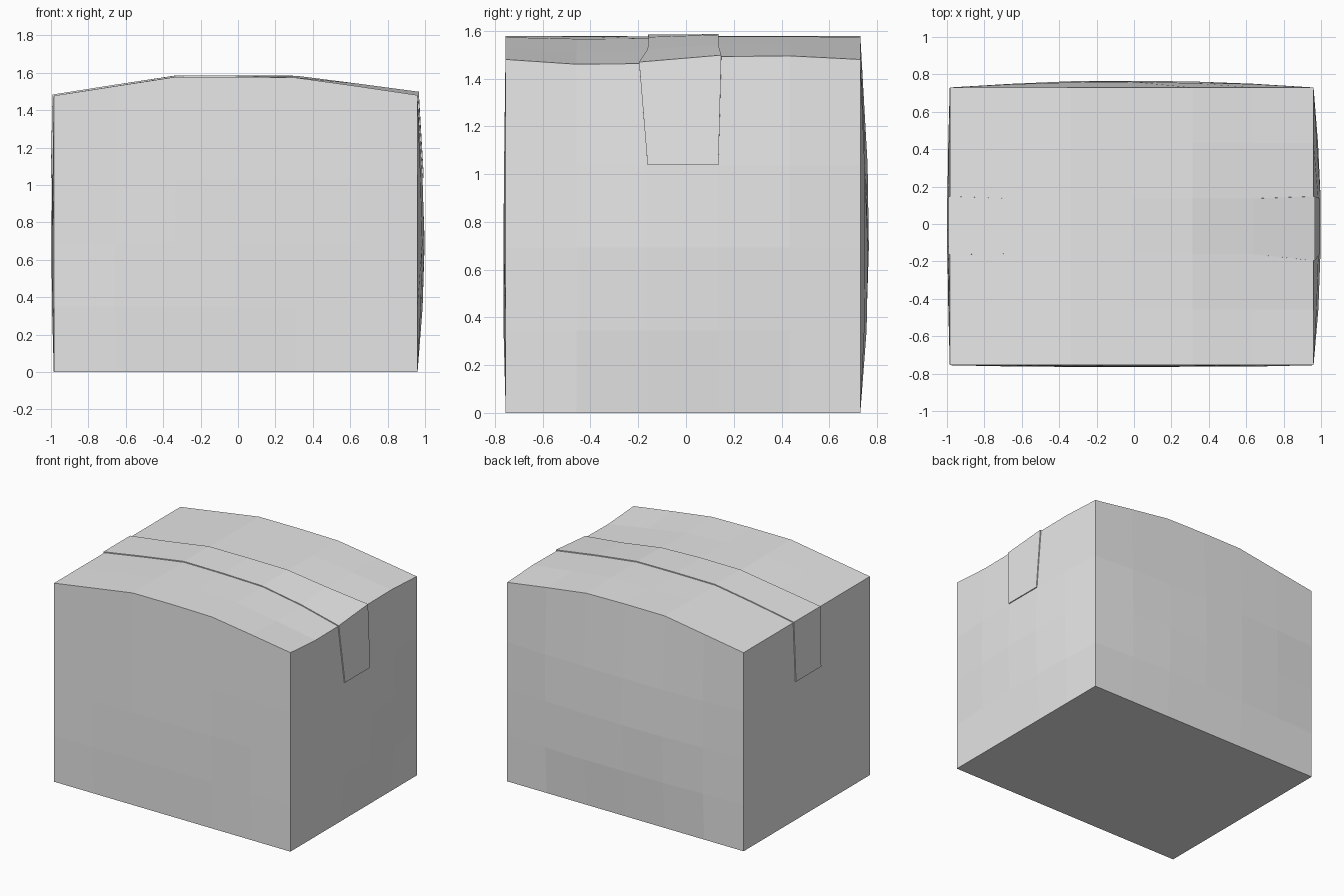
import bpy, bmesh, random
from mathutils import Vector

random.seed(4)
if "Cube" in bpy.data.objects:
    bpy.data.objects.remove(bpy.data.objects["Cube"])

NX, NY, NZ = 6, 5, 4
TOP = [1.477, 1.527, 1.577, 1.578, 1.573, 1.528, 1.48]
RIGHT_EDGE = [0, -0.02, -0.017, 0.012, 0.015, 0]
TAPE = 0.007


def material(name, value):
    mat = bpy.data.materials.new(name)
    mat.use_nodes = True
    mat.diffuse_color = (value, value, value, 1)
    mat.node_tree.nodes["Principled BSDF"].inputs["Base Color"].default_value = (value, value, value, 1)
    return mat


grey = material("plain grey", 0.8)


def hump(t):
    return 4 * t * (1 - t)


def shape(i, j, k):
    """Position of one lattice point on the bulging box."""
    u, v, w = i / NX, j / NY, k / NZ
    x = -0.985 + 1.945 * u
    y = -0.755 + 1.485 * v
    crown = TOP[i] + RIGHT_EDGE[j] * max(0, u - 0.5) * 2
    z = crown if k == NZ else 0.346 * k
    swell_x, swell_y = hump(v) * hump(w), hump(u) * hump(w)
    if i == NX:
        x += 0.04 * swell_x
    elif i == 0:
        x -= 0.015 * swell_x
    if j == NY:
        y += 0.037 * swell_y
    elif j == 0:
        y -= 0.01 * swell_y
    # slight dents inside each panel
    dent = random.uniform(-0.003, 0.003)
    if i in (0, NX) and 0 < j < NY and 0 < k < NZ:
        x -= abs(dent) if i else -abs(dent)
    elif j in (0, NY) and 0 < i < NX and 0 < k < NZ:
        y += dent
    elif k == NZ and 0 < i < NX and 0 < j < NY:
        z += dent * 0.5
    return Vector((x, y, z))


# Lattice points on the outer shell
points = {}
for i in range(NX + 1):
    for j in range(NY + 1):
        for k in range(NZ + 1):
            if i in (0, NX) or j in (0, NY) or k in (0, NZ):
                points[i, j, k] = shape(i, j, k)


def shell_quads():
    """Index quads of all six sides."""
    size = (NX, NY, NZ)
    for axis in range(3):
        a, b = (axis + 1) % 3, (axis + 2) % 3
        for side in (0, size[axis]):
            for p in range(size[a]):
                for q in range(size[b]):
                    quad = []
                    for dp, dq in ((0, 0), (1, 0), (1, 1), (0, 1)):
                        key = [0, 0, 0]
                        key[axis], key[a], key[b] = side, p + dp, q + dq
                        quad.append(tuple(key))
                    yield quad if side else quad[::-1]


def build(name, quads, place, thickness=0):
    bm = bmesh.new()
    verts = {}
    for quad in quads:
        for key in quad:
            if key not in verts:
                verts[key] = bm.verts.new(place(key))
        bm.faces.new([verts[key] for key in quad])
    bm.normal_update()
    if thickness:
        bmesh.ops.solidify(bm, geom=bm.faces[:], thickness=-thickness)
        bmesh.ops.recalc_face_normals(bm, faces=bm.faces[:])
    mesh = bpy.data.meshes.new(name)
    bm.to_mesh(mesh)
    bm.free()
    mesh.materials.append(grey)
    obj = bpy.data.objects.new(name, mesh)
    bpy.context.collection.objects.link(obj)
    return obj


build("box", list(shell_quads()), lambda key: points[key])

# Tape runs across the top and folds down both ends
tape_quads = [q for q in shell_quads()
              if all(j in (2, 3) and k >= NZ - 1 for i, j, k in q)]


def place_tape(key):
    i, j, k = key
    p = points[key].copy()
    # crooked edges
    if k == NZ and j == 2:
        p.y += -0.035 if i == NX else random.uniform(-0.008, 0.008)
    elif k == NZ and i in (0, NX):
        p.y += 0.012
    return p


build("tape", tape_quads, place_tape, TAPE)
